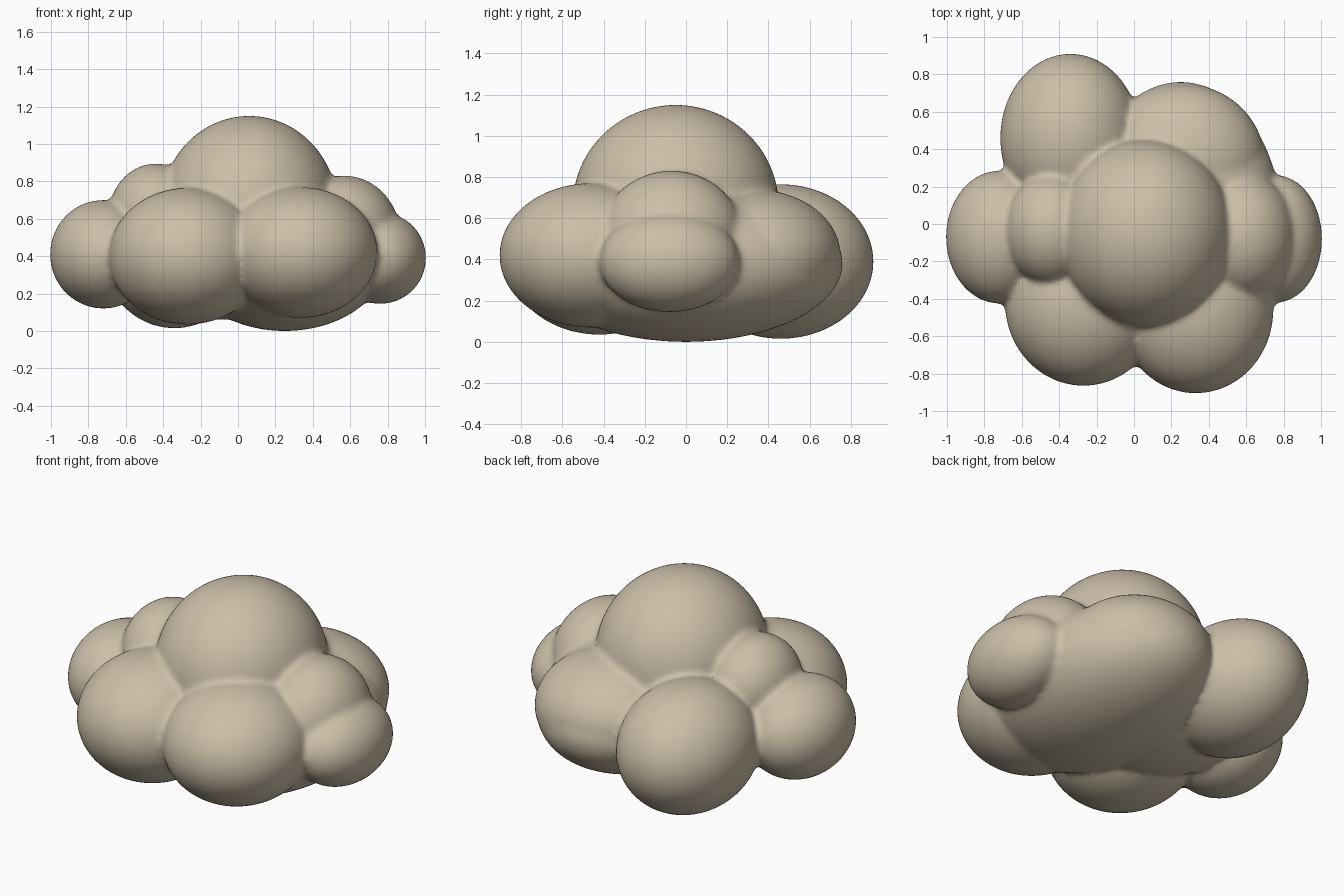
import bpy
import bmesh
from mathutils import Matrix

if "Cube" in bpy.data.objects:
    bpy.data.objects.remove(bpy.data.objects["Cube"])

# Puffs of the cloud: centre, radii
PUFFS = [
    ((0.06, -0.05, 0.66), (0.47, 0.50, 0.49)),    # top dome
    ((-0.72, -0.07, 0.41), (0.285, 0.355, 0.29)), # far left
    ((-0.44, -0.03, 0.62), (0.25, 0.30, 0.275)),  # left shoulder
    ((-0.34, 0.46, 0.39), (0.375, 0.45, 0.375)),  # back left
    ((0.25, 0.00, 0.38), (0.54, 0.76, 0.38)),     # long right body
    ((0.26, 0.33, 0.42), (0.44, 0.42, 0.32)),     # back right
    ((0.33, -0.46, 0.42), (0.415, 0.445, 0.35)),  # front right
    ((-0.27, -0.42, 0.40), (0.42, 0.445, 0.365)), # front left
    ((0.57, -0.07, 0.50), (0.30, 0.35, 0.33)),    # right shoulder
    ((0.76, -0.08, 0.39), (0.245, 0.34, 0.245)),  # far right
    ((-0.12, 0.00, 0.42), (0.58, 0.50, 0.36)),    # hidden core
]

mat = bpy.data.materials.new("warm beige")
mat.diffuse_color = (0.60, 0.52, 0.39, 1.0)
mat.use_nodes = True
mat.node_tree.nodes["Principled BSDF"].inputs["Base Color"].default_value = mat.diffuse_color

bm = bmesh.new()
for centre, radii in PUFFS:
    m = Matrix.Translation(centre) @ Matrix.Diagonal((*radii, 1.0))
    bmesh.ops.create_icosphere(bm, subdivisions=5, radius=1.0, matrix=m)
mesh = bpy.data.meshes.new("cloud")
bm.to_mesh(mesh)
bm.free()
mesh.materials.append(mat)

cloud = bpy.data.objects.new("cloud", mesh)
bpy.context.collection.objects.link(cloud)
bpy.context.view_layer.objects.active = cloud
cloud.select_set(True)

# Fuse the puffs into one skin and soften the creases
fuse = cloud.modifiers.new("fuse", 'REMESH')
fuse.mode = 'VOXEL'
fuse.voxel_size = 0.018
fuse.use_smooth_shade = True
soften = cloud.modifiers.new("soften", 'SMOOTH')
soften.factor = 0.5
soften.iterations = 5
bpy.ops.object.modifier_apply(modifier="fuse")
bpy.ops.object.modifier_apply(modifier="soften")
bpy.ops.object.shade_smooth()
